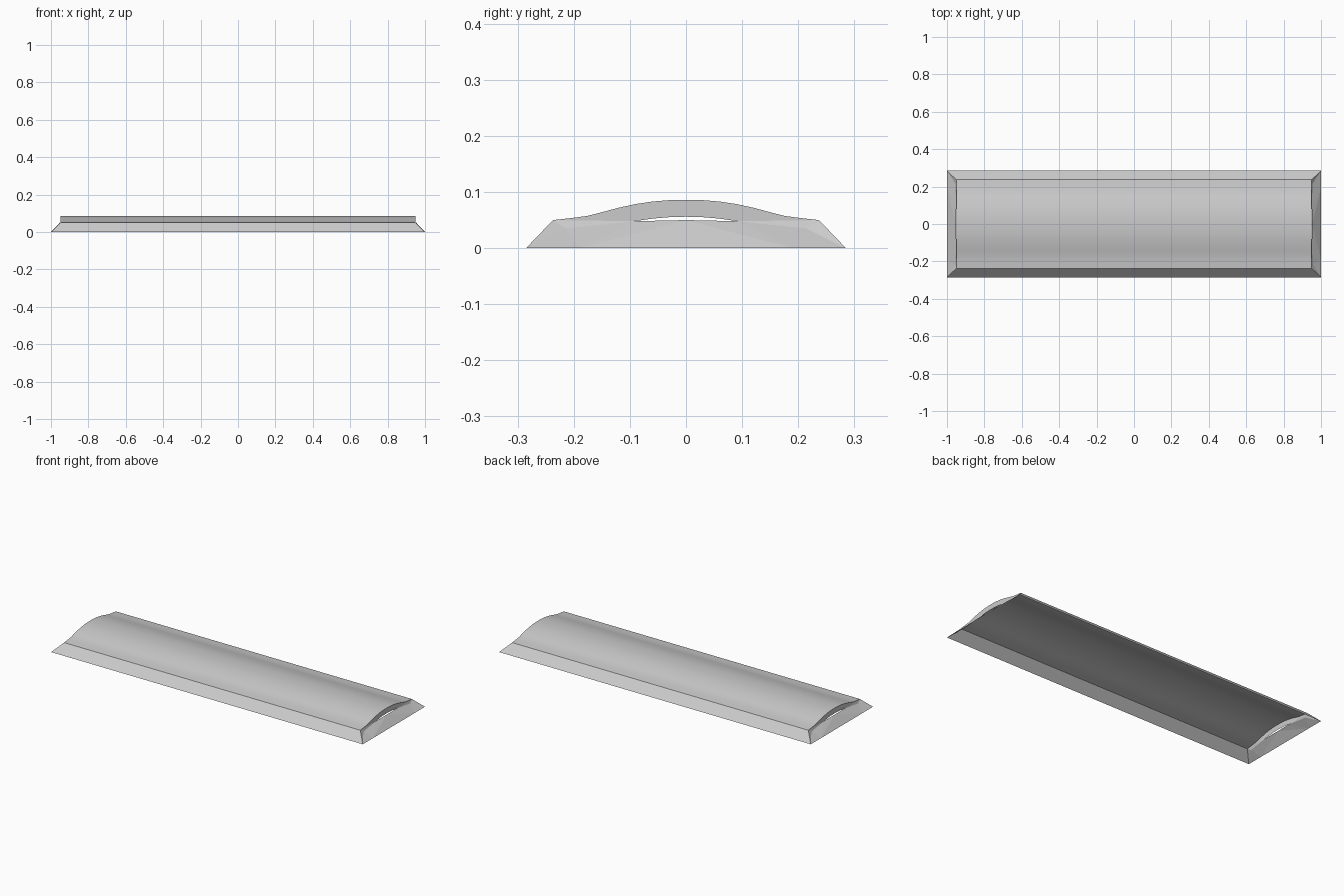
import bpy

if "Cube" in bpy.data.objects:
    bpy.data.objects.remove(bpy.data.objects["Cube"])

TOP_X = 0.95
HALF = [(0, .086), (.03, .0855), (.06, .083), (.09, .0785), (.12, .072),
        (.15, .064), (.175, .0575), (.205, .0535), (.237, .05)]
PROFILE = [(-y, z) for y, z in HALF[:0:-1]] + HALF


def mesh_object(name, verts, faces, smooth=False):
    me = bpy.data.meshes.new(name)
    me.from_pydata(verts, [], faces)
    ob = bpy.data.objects.new(name, me)
    bpy.context.collection.objects.link(ob)
    if smooth:
        bpy.context.view_layer.objects.active = ob
        ob.select_set(True)
        bpy.ops.object.shade_smooth_by_angle(angle=0.5)
        ob.select_set(False)
    return ob


def strip(name, row_a, row_b, smooth=False):
    """Band of quads between two matching rows of points."""
    n = len(row_a)
    faces = [(i, i + 1, n + i + 1, n + i) for i in range(n - 1)]
    return mesh_object(name, row_a + row_b, faces, smooth)


# Curved roof, open underneath
strip("curved_roof", [(TOP_X, y, z) for y, z in PROFILE],
      [(-TOP_X, y, z) for y, z in PROFILE], True)

# Sloping long sides
for s, name in ((-1, "front_skirt"), (1, "back_skirt")):
    row_a = [(s * 1, s * .285, 0), (-s * 1, s * .285, 0)]
    row_b = [(s * TOP_X, s * .237, .05), (-s * TOP_X, s * .237, .05)]
    strip(name, row_a, row_b)


def rim_low(y):
    # shallow arc in the middle, level further out
    return .048 + .008 * max(0, 1 - (y / .092) ** 2)


for s, side in ((-1, "left"), (1, "right")):
    prof = [(s * y, z) for y, z in PROFILE]
    # Upright arched rim under the roof end
    strip(side + "_arch_rim", [(s * TOP_X, y, rim_low(y)) for y, z in prof],
          [(s * TOP_X, y, z) for y, z in prof], True)
    # Folded end skirt: central triangle, side facets and corner facets
    half = [(1, .19, 0), (1, .285, 0), (TOP_X, .237, .05),
            (.955, .215, .035), (TOP_X, .092, .048)]
    verts = [(s * .953, 0, .05)]
    verts += [(s * x, s * y, z) for x, y, z in half]
    verts += [(s * x, -s * y, z) for x, y, z in half]
    faces = [(0, 6, 1)]
    faces += [(0, 1, 5), (1, 4, 5), (1, 2, 4), (2, 3, 4), (4, 3, 5)]
    faces += [(0, 10, 6), (6, 10, 9), (6, 9, 7), (7, 9, 8), (9, 10, 8)]
    mesh_object(side + "_end_skirt", verts, faces)
